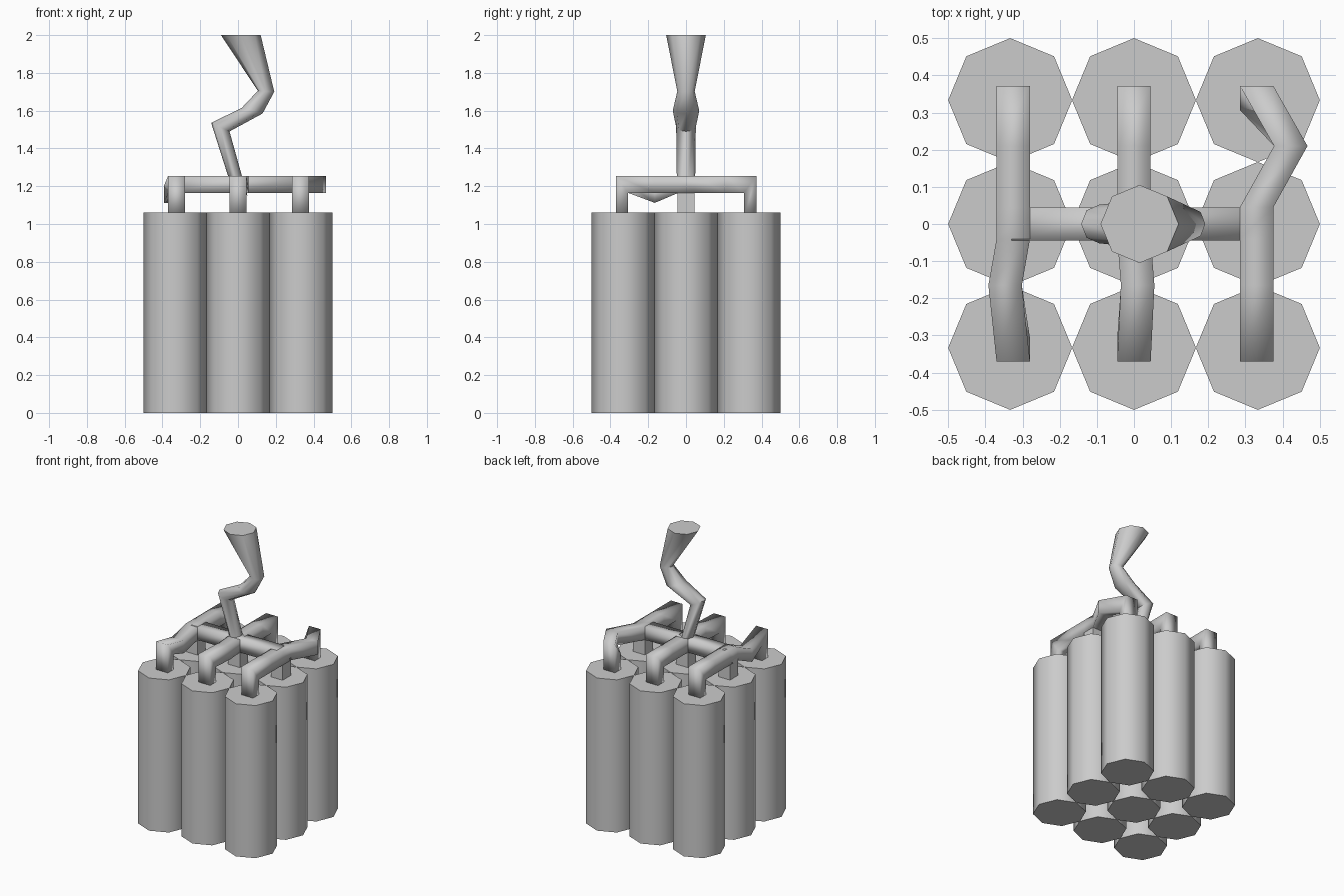
import bpy, math
from mathutils import Vector

if "Cube" in bpy.data.objects:
    bpy.data.objects.remove(bpy.data.objects["Cube"])


def make_object(name, verts, faces, angle):
    mesh = bpy.data.meshes.new(name)
    mesh.from_pydata(verts, [], faces)
    mesh.update()
    ob = bpy.data.objects.new(name, mesh)
    bpy.context.collection.objects.link(ob)
    bpy.ops.object.select_all(action='DESELECT')
    bpy.context.view_layer.objects.active = ob
    ob.select_set(True)
    # consistent outward normals
    bpy.ops.object.mode_set(mode='EDIT')
    bpy.ops.mesh.select_all(action='SELECT')
    bpy.ops.mesh.normals_make_consistent(inside=False)
    bpy.ops.object.mode_set(mode='OBJECT')
    bpy.ops.object.shade_smooth_by_angle(angle=math.radians(angle))
    return ob


def loft(name, rings, angle=60):
    """Join equal-sized rings into a capped tube."""
    n = len(rings[0])
    verts = [tuple(v) for r in rings for v in r]
    faces = [(k * n + i, k * n + (i + 1) % n, (k + 1) * n + (i + 1) % n, (k + 1) * n + i)
             for k in range(len(rings) - 1) for i in range(n)]
    faces += [tuple(range(n))[::-1], tuple(range((len(rings) - 1) * n, len(rings) * n))]
    return make_object(name, verts, faces, angle)


W, LOW, TOP, STICK = 0.045, 1.165, 1.255, 1.06


def cross(x, outer, inner):
    """Square section spanning x-W..x+W between two (y, z) edges."""
    return [(x - W, *outer), (x + W, *outer), (x + W, *inner), (x - W, *inner)]


# Nine octagonal sticks
for i in (-1, 0, 1):
    for j in (-1, 0, 1):
        cx, cy, r = i / 3, j / 3, 0.167
        loft("stick", [[(cx + r * math.cos(a * math.pi / 4), cy + r * math.sin(a * math.pi / 4), z)
                        for a in range(8)] for z in (0, STICK)])

# Three fuse arms running front to back: (x, front bend x, front drop, back bend x)
for name, x, front_x, drop, back_x in (
        ("left_arm", -0.325, -0.347, 0.053, -0.325),
        ("middle_arm", 0, 0.01, 0, 0),
        ("right_arm", 0.33, 0.33, 0, 0.422)):
    loft(name, [
        cross(x, (-0.37, STICK - 0.02), (-0.307, STICK - 0.02)),
        cross(x, (-0.37, TOP), (-0.307, LOW)),
        cross(front_x, (-0.165, TOP - drop), (-0.165, LOW - drop)),
        cross(x, (-0.04, TOP), (-0.04, LOW)),
        cross(x, (0.045, TOP), (0.045, LOW)),
        cross(back_x, (0.21, TOP), (0.21, LOW)),
        cross(x, (0.372, TOP), (0.307, LOW)),
        cross(x, (0.372, STICK - 0.02), (0.307, STICK - 0.02))], 95)

# Cross arm joining them, with its own end stubs
loft("cross_arm", [[(x, -W, TOP), (x, W, TOP), (x, W, LOW), (x, -W, LOW)]
                   for x in (-0.33, 0, 0.33)], 95)
for x in (-0.325, 0, 0.33):
    loft("middle_stub", [[(x - W, -W, z), (x + W, -W, z), (x + W, W, z), (x - W, W, z)]
                         for z in (STICK - 0.02, LOW + 0.02)])

# Zigzag main fuse: left point, right point (x, z) and half width in y
rings = []
for lx, lz, rx, rz, hy in (
        (-0.045, 1.23, 0.05, 1.15, 0.048),
        (-0.142, 1.535, -0.045, 1.49, 0.052),
        (0.02, 1.615, 0.13, 1.585, 0.07),
        (0.105, 1.705, 0.192, 1.70, 0.046),
        (-0.09, 2.0, 0.12, 2.0, 0.105)):
    c = Vector(((lx + rx) / 2, 0, (lz + rz) / 2))
    u = Vector(((rx - lx) / 2, 0, (rz - lz) / 2))
    v = Vector((0, hy, 0))
    rings.append([c + u * math.cos(a * math.pi / 4) + v * math.sin(a * math.pi / 4)
                  for a in range(8)])
loft("main_fuse", rings)
